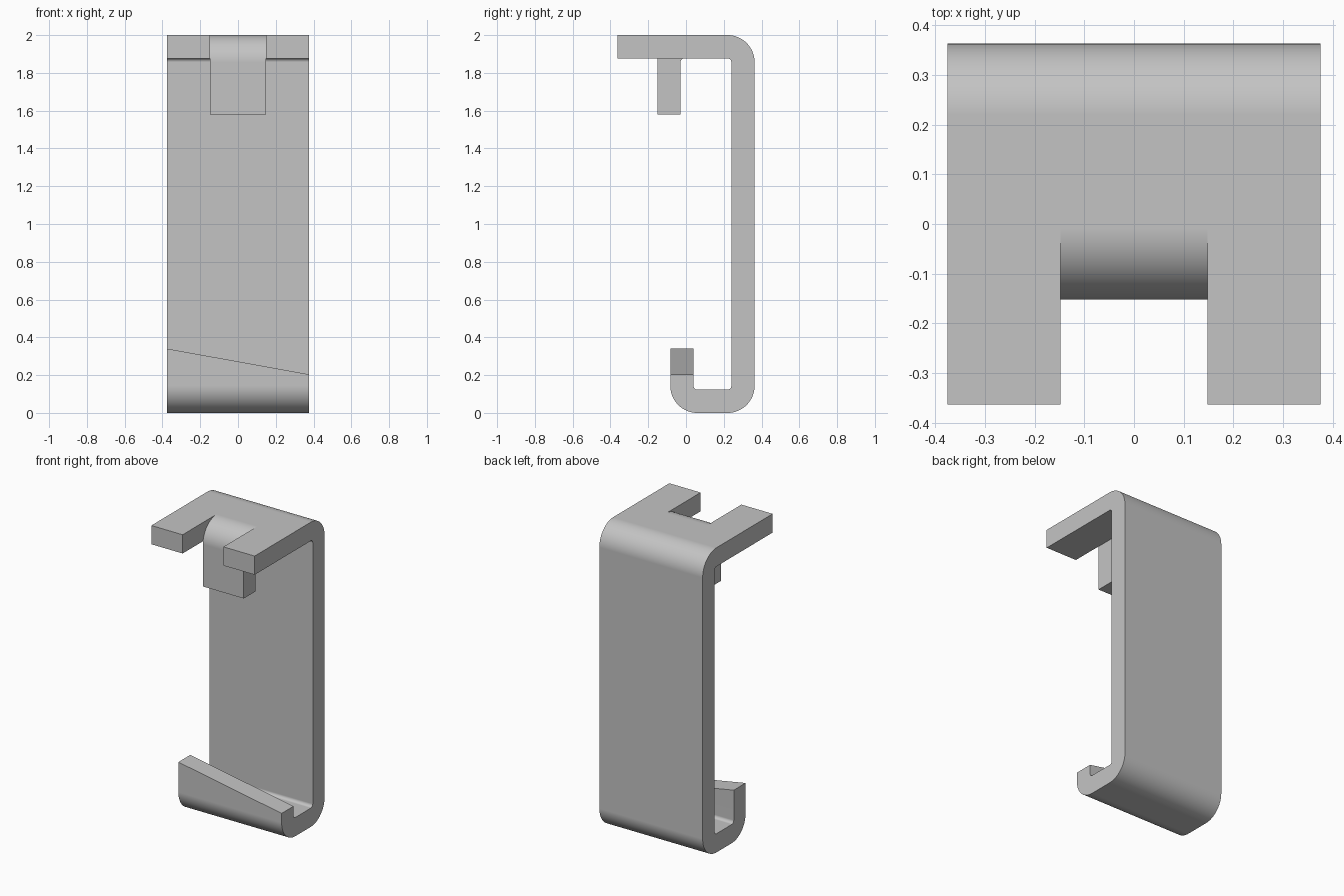
import bpy, bmesh, math
from mathutils import Vector

cube = bpy.data.objects.get("Cube")
if cube:
    bpy.data.objects.remove(cube, do_unlink=True)

GREY = bpy.data.materials.new("plain grey")
GREY.use_nodes = True
GREY.diffuse_color = (0.55, 0.55, 0.55, 1)
GREY.node_tree.nodes["Principled BSDF"].inputs["Base Color"].default_value = (0.55, 0.55, 0.55, 1)

HALF = 0.375      # half width of the strip
T = 0.123         # strip thickness
BACK = 0.363
OUT, INN = 0.143, 0.02   # outer and inner bend radii


def rounded(corners):
    """Turn (y, z, radius) corners into a closed outline with arcs."""
    pts = []
    for i, (y, z, r) in enumerate(corners):
        c = Vector((y, z))
        if not r:
            pts.append(c)
            continue
        a = (Vector(corners[i - 1][:2]) - c).normalized()
        b = (Vector(corners[(i + 1) % len(corners)][:2]) - c).normalized()
        n = 16 if r > 0.05 else 6
        for k in range(n + 1):
            t = k / n * math.pi / 2
            pts.append(c + r * (a * (1 - math.sin(t)) + b * (1 - math.cos(t))))
    return pts


def extrude_x(name, corners, half):
    """Extrude a side outline symmetrically along x."""
    bm = bmesh.new()
    face = bm.faces.new([bm.verts.new((-half, p.x, p.y)) for p in rounded(corners)])
    res = bmesh.ops.extrude_face_region(bm, geom=[face])
    moved = [v for v in res["geom"] if isinstance(v, bmesh.types.BMVert)]
    bmesh.ops.translate(bm, vec=(2 * half, 0, 0), verts=moved)
    bmesh.ops.recalc_face_normals(bm, faces=bm.faces)
    me = bpy.data.meshes.new(name)
    bm.to_mesh(me)
    bm.free()
    me.materials.append(GREY)
    ob = bpy.data.objects.new(name, me)
    bpy.context.collection.objects.link(ob)
    return ob


def boolean(target, tool, operation):
    """Apply a boolean and discard its tool."""
    bpy.context.view_layer.objects.active = target
    mod = target.modifiers.new(operation, "BOOLEAN")
    mod.operation, mod.object, mod.solver = operation, tool, "EXACT"
    bpy.ops.object.modifier_apply(modifier=mod.name)
    bpy.data.objects.remove(tool, do_unlink=True)


# Bent strip: top arm, back plate and bottom hook
LIP = -0.083
LIP_TOP = 0.272
clip = extrude_x("clip_body", [
    (-BACK, 2, 0), (BACK, 2, OUT), (BACK, 0, OUT), (LIP, 0, OUT),
    (LIP, LIP_TOP, 0), (LIP + T, LIP_TOP, 0), (LIP + T, T, INN),
    (BACK - T, T, INN), (BACK - T, 2 - T, INN), (-BACK, 2 - T, 0)], HALF)

# Sloping upper edge of the hook lip
for v in clip.data.vertices:
    if abs(v.co.z - LIP_TOP) < 0.001:
        v.co.z -= 0.068 * v.co.x / HALF

# Notch between the two prongs
TAB = 0.148
TAB_Y = -0.152
ROOT = TAB_Y + OUT
notch = extrude_x("notch_cutter", [
    (-0.5, 1.7, 0), (ROOT, 1.7, 0), (ROOT, 2.2, 0), (-0.5, 2.2, 0)], TAB)
notch.hide_render = True
boolean(clip, notch, "DIFFERENCE")

# Tongue bent down from the notch
tongue = extrude_x("tongue", [
    (ROOT, 2, 0), (TAB_Y, 2, OUT), (TAB_Y, 1.58, 0), (TAB_Y + T, 1.58, 0),
    (TAB_Y + T, 2 - T, INN), (ROOT, 2 - T, 0)], TAB)
boolean(clip, tongue, "UNION")

# Smooth bends, crisp edges
bpy.ops.object.select_all(action="DESELECT")
clip.select_set(True)
bpy.context.view_layer.objects.active = clip
bpy.ops.object.shade_smooth_by_angle(angle=math.radians(30))
weighted = clip.modifiers.new("weighted_normals", "WEIGHTED_NORMAL")
weighted.keep_sharp = True
